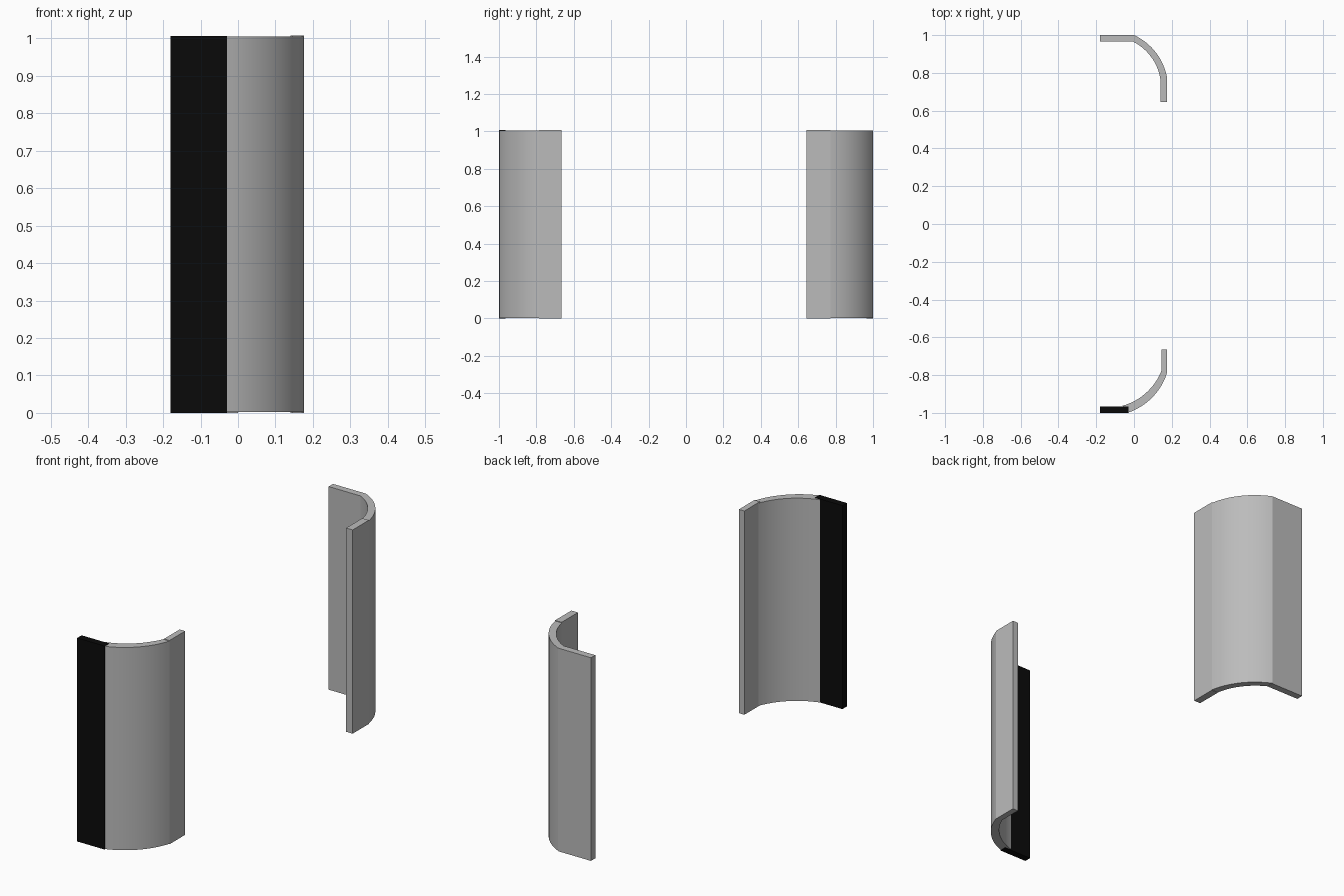
import bpy, bmesh, math
from mathutils import Vector

if "Cube" in bpy.data.objects:
    bpy.data.objects.remove(bpy.data.objects["Cube"])


def material(name, v):
    m = bpy.data.materials.new(name)
    m.diffuse_color = (v, v, v, 1)
    m.use_nodes = True
    m.node_tree.nodes["Principled BSDF"].inputs["Base Color"].default_value = m.diffuse_color
    return m


grey = material("light grey", 0.50)
black = material("black", 0.003)


def arc(a, b, sag, n=16):
    """Points from a to b on an arc bulging right of a->b (negative sag: left)."""
    a, b = Vector(a), Vector(b)
    d = b - a
    half = d.length / 2
    r = (half ** 2 + sag ** 2) / (2 * abs(sag))
    normal = Vector((d.y, -d.x)).normalized() * math.copysign(1, sag)
    centre = (a + b) / 2 - normal * (r - abs(sag))
    u = d.normalized()
    h = math.asin(half / r)
    return [centre + r * (u * math.sin(t) + normal * math.cos(t))
            for t in (-h + 2 * h * i / n for i in range(n + 1))]


def prism(name, outer, inner, z0, z1, mat, smooth=False):
    """Upright wall between an outer and an inner plan line."""
    bm = bmesh.new()
    rows = [[bm.verts.new((p[0], p[1], z)) for p in line]
            for line, z in ((outer, z0), (outer, z1), (inner, z1), (inner, z0))]
    for k in range(4):
        a, b = rows[k], rows[(k + 1) % 4]
        for i in range(len(outer) - 1):
            bm.faces.new((a[i], a[i + 1], b[i + 1], b[i]))
    for i in (0, -1):
        bm.faces.new([r[i] for r in rows])
    bmesh.ops.recalc_face_normals(bm, faces=bm.faces)
    me = bpy.data.meshes.new(name)
    bm.to_mesh(me)
    bm.free()
    me.materials.append(mat)
    ob = bpy.data.objects.new(name, me)
    bpy.context.collection.objects.link(ob)
    if smooth:
        bpy.context.view_layer.objects.active = ob
        ob.select_set(True)
        bpy.ops.object.shade_smooth_by_angle(angle=math.radians(30))
        ob.select_set(False)


def slab(name, x0, x1, y0, y1, z0, z1, mat):
    prism(name, [(x0, y0), (x1, y0)], [(x0, y1), (x1, y1)], z0, z1, mat)


# Back corner: flat panel, curved wall, end panel
slab("back_panel", -0.18, 0.0, 0.966, 1.0, 0.0, 1.005, grey)
prism("back_curve", arc((0, 1.0), (0.176, 0.77), -0.036),
      arc((-0.008, 0.967), (0.14, 0.765), -0.031), 0.002, 1.005, grey, True)
slab("back_end_panel", 0.14, 0.176, 0.645, 0.772, 0.0, 1.008, grey)

# Front corner: black panel, curved wall, end panel
slab("front_panel", -0.18, -0.03, -1.0, -0.966, 0.0, 1.007, black)
prism("front_curve", arc((-0.032, -0.999), (0.176, -0.785), 0.036),
      arc((-0.06, -0.962), (0.146, -0.775), 0.033), 0.002, 1.005, grey, True)
slab("front_end_panel", 0.146, 0.176, -0.787, -0.665, 0.0, 1.008, grey)
